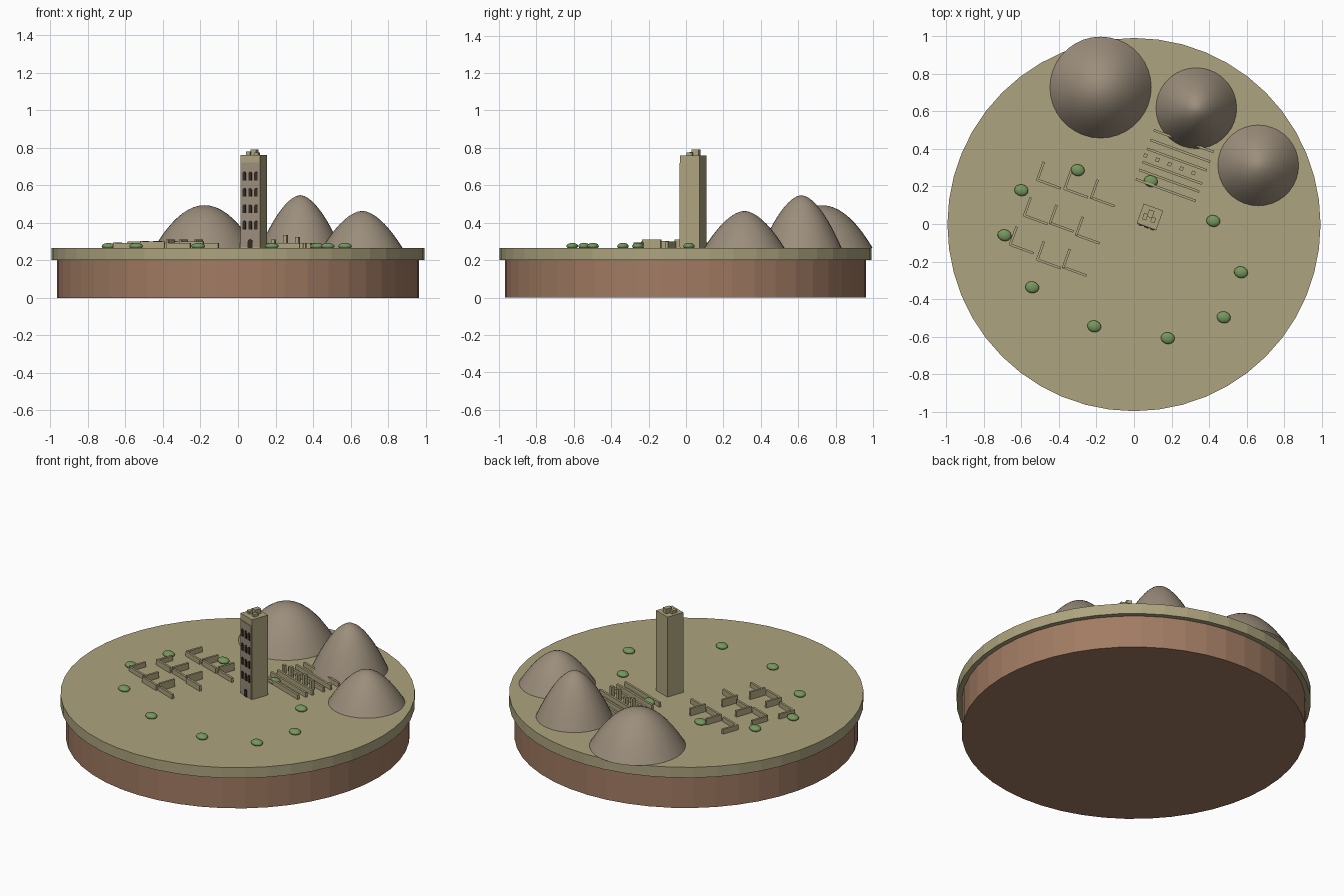
import bpy
import bmesh
import math
from mathutils import Matrix, Vector

cube = bpy.data.objects.get("Cube")
if cube:
    bpy.data.objects.remove(cube, do_unlink=True)

GROUND = 0.265
TURN = math.radians(-20)


def material(name, color):
    m = bpy.data.materials.new(name)
    m.use_nodes = True
    m.diffuse_color = (*color, 1)
    m.node_tree.nodes["Principled BSDF"].inputs["Base Color"].default_value = (*color, 1)
    return m


SAND = material("dry_grass", (0.42, 0.37, 0.21))
EARTH = material("earth", (0.36, 0.20, 0.125))
ROCK = material("rock", (0.33, 0.27, 0.20))
LEAF = material("leaf", (0.18, 0.31, 0.11))
DARK = material("dark_opening", (0.035, 0.024, 0.018))


def finish(name, bm, mat, smooth=False):
    bmesh.ops.recalc_face_normals(bm, faces=bm.faces)
    mesh = bpy.data.meshes.new(name)
    bm.to_mesh(mesh)
    bm.free()
    mesh.materials.append(mat)
    ob = bpy.data.objects.new(name, mesh)
    bpy.context.collection.objects.link(ob)
    if smooth:
        bpy.ops.object.select_all(action="DESELECT")
        ob.select_set(True)
        bpy.context.view_layer.objects.active = ob
        bpy.ops.object.shade_smooth_by_angle(angle=math.radians(40))
    return ob


def disc(name, radius, low, high, mat):
    bm = bmesh.new()
    bmesh.ops.create_cone(bm, cap_ends=True, segments=48, radius1=radius, radius2=radius,
                          depth=high - low, matrix=Matrix.Translation((0, -0.003, (low + high) / 2)))
    return finish(name, bm, mat)


def add_box(bm, frame, center, size):
    bmesh.ops.create_cube(bm, size=1, matrix=frame @ Matrix.Translation(center)
                          @ Matrix.Diagonal((*size, 1)))


def frame_at(x, y, angle=TURN):
    return Matrix.Translation((x, y, GROUND)) @ Matrix.Rotation(angle, 4, "Z")


# Round base
disc("earth_base", 0.965, 0, 0.2, EARTH)
disc("ground_slab", 0.994, 0.2, GROUND, SAND)


# Hills: lathed rounded profiles
def hill(name, x, y, radius, height, power):
    bm = bmesh.new()
    steps = 9
    verts = [bm.verts.new((x + radius * i / steps, y,
                           GROUND + height * (1 - (i / steps) ** power))) for i in range(steps + 1)]
    edges = [bm.edges.new(pair) for pair in zip(verts, verts[1:])]
    bmesh.ops.spin(bm, geom=verts + edges, cent=(x, y, 0), axis=(0, 0, 1),
                   angle=math.tau, steps=36, use_merge=True)
    bmesh.ops.remove_doubles(bm, verts=bm.verts, dist=0.0005)
    finish(name, bm, ROCK, True)


hill("large_hill", -0.178, 0.728, 0.27, 0.228, 2.0)
hill("tall_hill", 0.332, 0.617, 0.215, 0.282, 1.75)
hill("small_hill", 0.662, 0.312, 0.215, 0.198, 1.75)

# Tower
tower = frame_at(0.085, 0.038)
W, H = 0.11, 0.495
bm = bmesh.new()
add_box(bm, tower, (0, 0, H / 2), (W, W, H))
finish("tower", bm, SAND)

bm = bmesh.new()
add_box(bm, tower, (0, -W / 2, 0.23), (W * 0.94, 0.006, 0.45))
finish("tower_facade", bm, ROCK)

bm = bmesh.new()
for x, y, w, d, h in ((-0.025, -0.008, 0.022, 0.035, 0.018), (-0.002, 0.016, 0.03, 0.04, 0.03),
                      (0.022, -0.01, 0.022, 0.03, 0.014)):
    add_box(bm, tower, (x, y, H + h / 2), (w, d, h))
finish("roof_blocks", bm, SAND)


# Arched openings on the front wall
def add_arch(bm, x, z, width, height):
    r = width / 2
    pts = [(x - r, z), (x + r, z)]
    pts += [(x + r * math.cos(a * math.pi / 6), z + height - r + r * math.sin(a * math.pi / 6))
            for a in range(7)]
    front = [bm.verts.new(tower @ Vector((px, -W / 2 - 0.007, pz))) for px, pz in pts]
    face = bm.faces.new(front)
    out = bmesh.ops.extrude_face_region(bm, geom=[face])
    back = [g for g in out["geom"] if isinstance(g, bmesh.types.BMVert)]
    bmesh.ops.translate(bm, verts=back, vec=tower.to_3x3() @ Vector((0, 0.006, 0)))


bm = bmesh.new()
for row in range(4):
    for column in (-1, 0, 1):
        add_arch(bm, column * 0.033, 0.1 + row * 0.087, 0.018, 0.046)
add_arch(bm, 0, 0.001, 0.026, 0.046)
finish("tower_openings", bm, DARK)

# Ruined house corners: each has a long wall and a short wall
corners = [(-0.515, 0.235), (-0.37, 0.187), (-0.228, 0.14),
           (-0.585, 0.045), (-0.447, 0.005), (-0.308, -0.058),
           (-0.66, -0.11), (-0.515, -0.19), (-0.377, -0.23)]
bm = bmesh.new()
for i, (x, y) in enumerate(corners):
    corner = frame_at(x, y)
    long_h = 0.028 + 0.006 * (i % 2)
    short_h = 0.03 + 0.008 * (i % 3)
    add_box(bm, corner, (0.065, 0, long_h / 2), (0.135, 0.013, long_h))
    add_box(bm, corner, (0, 0.05, short_h / 2), (0.013, 0.105, short_h))
finish("ruined_houses", bm, SAND)

# Long ruined walls with a row of pillars between them
hall = frame_at(0.105, 0.5)
bm = bmesh.new()
for offset in (0, 0.055, 0.105, 0.18, 0.225, 0.278):
    add_box(bm, hall, (0.17, -offset, 0.014), (0.34, 0.013, 0.028))
finish("hall_walls", bm, SAND)

bm = bmesh.new()
for i, h in enumerate((0.05, 0.065, 0.045, 0.07, 0.06)):
    add_box(bm, hall, (0.005 + i * 0.068, -0.142, h / 2), (0.02, 0.02, h))
finish("hall_pillars", bm, SAND)

# Bushes
bushes = [(-0.30, 0.287), (-0.60, 0.18), (-0.69, -0.06), (-0.543, -0.337), (-0.212, -0.545),
          (0.18, -0.608), (0.478, -0.497), (0.57, -0.257), (0.422, 0.016), (0.09, 0.228)]
for x, y in bushes:
    bm = bmesh.new()
    bmesh.ops.create_uvsphere(bm, u_segments=16, v_segments=10, radius=1,
                              matrix=frame_at(x, y, -0.2) @ Matrix.Translation((0, 0, 0.01))
                              @ Matrix.Diagonal((0.037, 0.031, 0.017, 1)))
    finish("bush", bm, LEAF, True)
